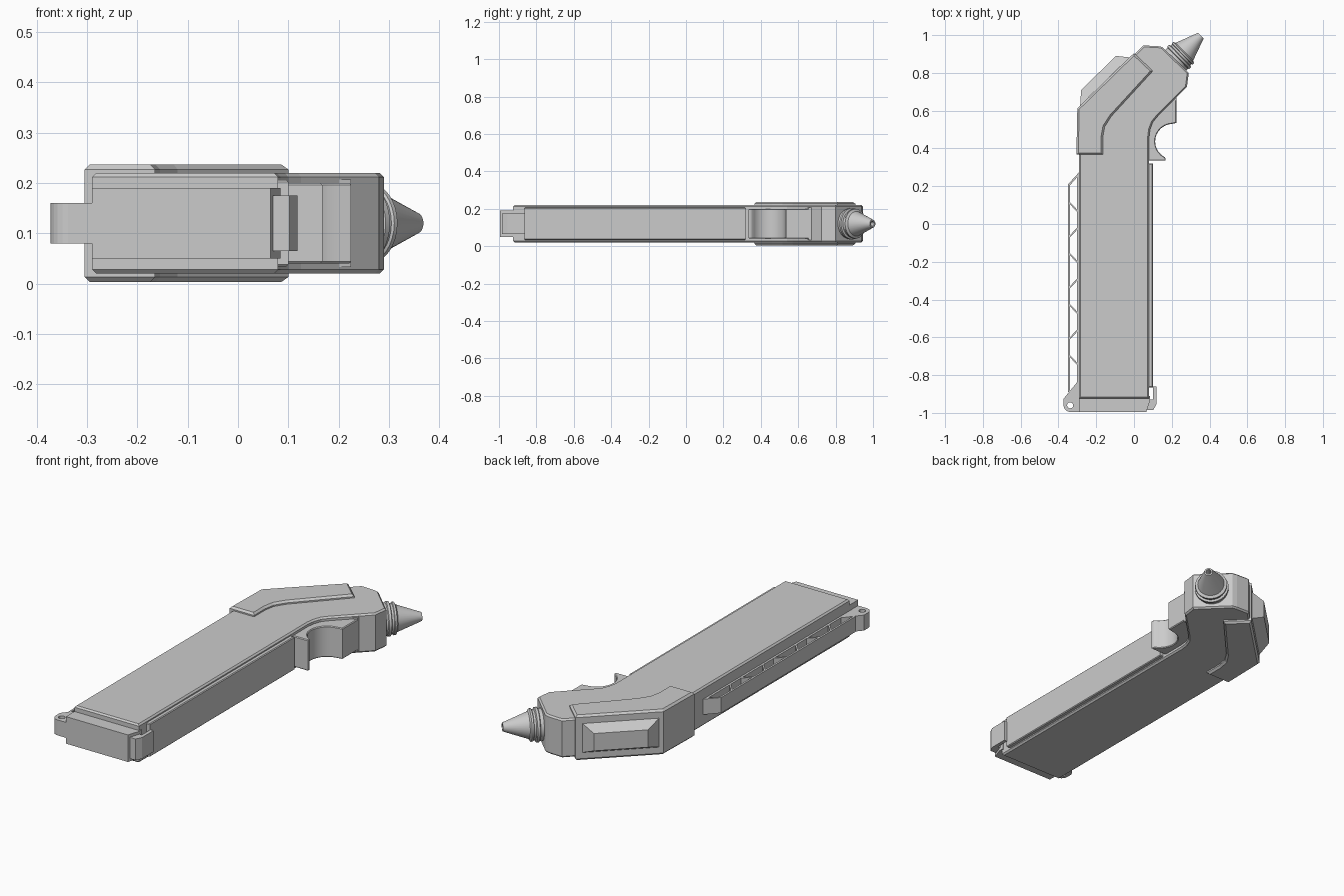
import bpy, bmesh, math
from mathutils import Vector, Matrix

if "Cube" in bpy.data.objects:
    bpy.data.objects.remove(bpy.data.objects["Cube"])

ZC = 0.12  # mid height, model is symmetric about it


def finish(name, bm, smooth=False):
    bmesh.ops.recalc_face_normals(bm, faces=bm.faces)
    me = bpy.data.meshes.new(name)
    bm.to_mesh(me)
    bm.free()
    ob = bpy.data.objects.new(name, me)
    bpy.context.collection.objects.link(ob)
    if smooth:
        bpy.ops.object.select_all(action='DESELECT')
        ob.select_set(True)
        bpy.context.view_layer.objects.active = ob
        bpy.ops.object.shade_smooth_by_angle(angle=math.radians(30))
    return ob


def prism(name, pts, half, bevel=0.0, smooth=False):
    """Extrude an xy outline to ZC +- half, chamfering only the cap rims."""
    bm = bmesh.new()
    low, high = ([bm.verts.new((x, y, ZC + s * half)) for x, y in pts] for s in (-1, 1))
    bm.faces.new(low)
    bm.faces.new(high)
    n = len(pts)
    for i in range(n):
        j = (i + 1) % n
        bm.faces.new((low[i], low[j], high[j], high[i]))
    bmesh.ops.recalc_face_normals(bm, faces=bm.faces)
    if bevel:
        rims = [e for e in bm.edges if abs(e.verts[0].co.z - e.verts[1].co.z) < 1e-6]
        bmesh.ops.bevel(bm, geom=rims, offset=bevel, segments=1, affect='EDGES')
    return finish(name, bm, smooth)


def arc(cx, cy, r, a0, a1, n):
    return [(cx + r * math.cos(math.radians(a0 + (a1 - a0) * i / n)),
             cy + r * math.sin(math.radians(a0 + (a1 - a0) * i / n))) for i in range(n + 1)]


# Bent main body
prism("body", [(-0.29, -0.925), (0.08, -0.925), (0.08, 0.46), (0.085, 0.50), (0.10, 0.54),
               (0.125, 0.57), (0.28, 0.725), (0.29, 0.80), (0.15, 0.937), (0.125, 0.942),
               (0.05, 0.945), (-0.29, 0.605)], 0.1, 0.008)

# Raised shroud wrapped around the back of the bend
prism("back_shroud", [(-0.305, 0.367), (-0.165, 0.367), (-0.165, 0.46), (-0.155, 0.515),
                      (-0.12, 0.57), (0.10, 0.81), (0.0, 0.905), (-0.30, 0.612)], 0.117, 0.01)

# Tapered block on the slanted back face
a, b = Vector((-0.285, 0.627)), Vector((-0.025, 0.882))
c, d = Vector((-0.28, 0.71)), Vector((-0.095, 0.89))
bm = bmesh.new()
base = [bm.verts.new((p.x, p.y, ZC + s * 0.075)) for p, s in ((a, -1), (b, -1), (b, 1), (a, 1))]
top = [bm.verts.new((p.x, p.y, ZC + s * 0.045)) for p, s in ((c, -1), (d, -1), (d, 1), (c, 1))]
bm.faces.new(base)
bm.faces.new(top)
for i in range(4):
    j = (i + 1) % 4
    bm.faces.new((base[i], base[j], top[j], top[i]))
finish("back_block", bm)

# Trigger: concave finger grip, with wider housing above
prism("trigger", [(0.07, 0.335), (0.168, 0.335), (0.168, 0.345)]
      + arc(0.205, 0.437, 0.093, 243, 93, 12)
      + [(0.225, 0.535), (0.225, 0.66), (0.20, 0.67), (0.07, 0.56)], 0.08, 0.004, True)
prism("trigger_housing", [(0.185, 0.64), (0.225, 0.655), (0.225, 0.675), (0.20, 0.67)], 0.087)

# Front strip, end cap and clip
prism("front_strip", [(0.07, -0.865), (0.10, -0.865), (0.10, 0.32), (0.07, 0.32)], 0.086, 0.004)
prism("end_cap", [(-0.29, -0.995), (0.065, -0.995), (0.085, -0.935), (0.085, -0.91),
                  (-0.29, -0.91)], 0.07)
prism("end_clip", [(0.10, -0.86), (0.118, -0.86), (0.118, -0.955), (0.102, -0.985),
                   (0.07, -0.985), (0.07, -0.93), (0.10, -0.93)], 0.055)

# Lanyard lug with a hole
lug = prism("lanyard_lug", [(-0.285, -0.825), (-0.295, -0.83), (-0.373, -0.925)]
            + arc(-0.338, -0.96, 0.035, 180, 270, 5) + [(-0.285, -0.995)], 0.04)
cutter = prism("lug_hole_cutter", arc(-0.338, -0.96, 0.016, 0, 337.5, 15), 0.1)
cutter.hide_render = True
cutter.hide_set(True)
mod = lug.modifiers.new("hole", 'BOOLEAN')
mod.operation, mod.object = 'DIFFERENCE', cutter

# Rear truss rail: outer bar, inner bar, sloped end and zigzag struts
prism("rail_outer", [(-0.349, -0.89), (-0.339, -0.89), (-0.339, 0.205), (-0.349, 0.21)], 0.04)
prism("rail_inner", [(-0.301, -0.85), (-0.285, -0.85), (-0.285, 0.27), (-0.301, 0.26)], 0.04)
prism("rail_end", [(-0.349, 0.21), (-0.339, 0.205), (-0.29, 0.26), (-0.29, 0.275)], 0.04)
for i in range(7):
    y, s = 0.09 - 0.135 * i, 0.026 * (-1) ** i
    prism(f"rail_strut_{i}", [(-0.344, y + s - 0.006), (-0.296, y - s - 0.006),
                              (-0.296, y - s + 0.006), (-0.344, y + s + 0.006)], 0.04)

# Nozzle, lathed along the 45 degree axis (radius, distance)
prof = [(0.0, -0.02), (0.078, -0.02), (0.078, 0.014), (0.084, 0.018), (0.084, 0.03), (0.074, 0.034),
        (0.074, 0.044), (0.079, 0.047), (0.079, 0.056), (0.066, 0.063),
        (0.021, 0.185), (0.013, 0.185), (0.010, 0.13), (0.0, 0.13)]
bm = bmesh.new()
vs = [bm.verts.new((r, 0, t)) for r, t in prof]
es = [bm.edges.new(p) for p in zip(vs, vs[1:])]
bmesh.ops.spin(bm, geom=vs + es, cent=(0, 0, 0), axis=(0, 0, 1), angle=math.tau, steps=32)
bmesh.ops.remove_doubles(bm, verts=bm.verts, dist=1e-5)
rot = Vector((0.715, 0.70, 0)).to_track_quat('Z', 'Y').to_matrix().to_4x4()
bm.transform(Matrix.Translation((0.222, 0.868, ZC)) @ rot)
finish("nozzle", bm, True)
